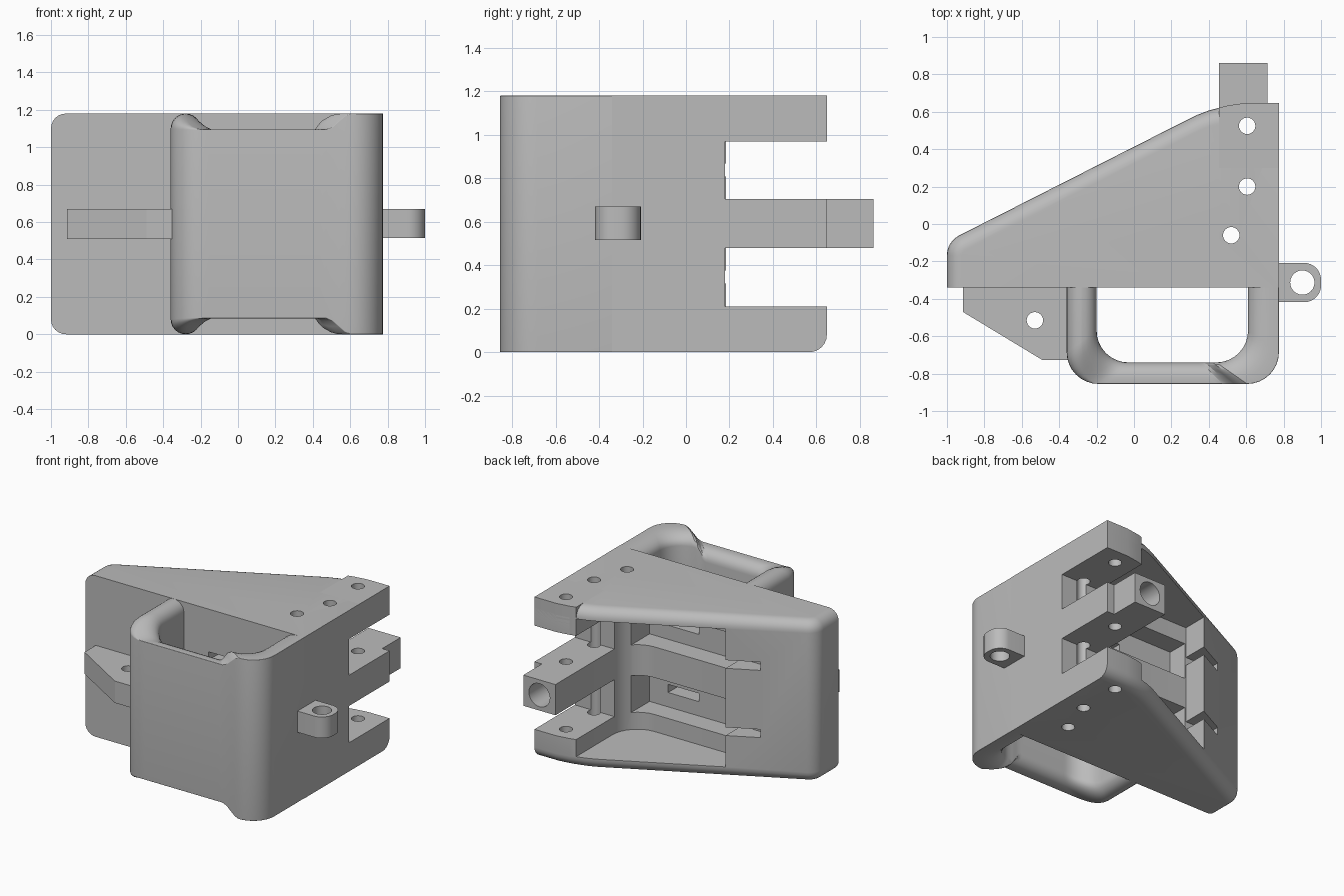
import bpy, bmesh, math
from mathutils import Vector

cube = bpy.data.objects.get("Cube")
if cube:
    bpy.data.objects.remove(cube, do_unlink=True)

grey = bpy.data.materials.new("plain grey")
grey.use_nodes = True
grey.diffuse_color = (0.5, 0.5, 0.5, 1)
grey.node_tree.nodes["Principled BSDF"].inputs["Base Color"].default_value = (0.5, 0.5, 0.5, 1)

H = 1.18          # full height
ROUND = 0.08      # edge rounding


def finish(name, bm):
    bmesh.ops.recalc_face_normals(bm, faces=bm.faces)
    mesh = bpy.data.meshes.new(name)
    bm.to_mesh(mesh)
    bm.free()
    mesh.materials.append(grey)
    obj = bpy.data.objects.new(name, mesh)
    bpy.context.collection.objects.link(obj)
    return obj


def arc(cx, cy, r, a0, a1, n=8):
    angles = [math.radians(a0 + (a1 - a0) * i / n) for i in range(n + 1)]
    return [(cx + r * math.cos(a), cy + r * math.sin(a)) for a in angles]


def prism_bm(outline, z0, z1):
    bm = bmesh.new()
    face = bm.faces.new([bm.verts.new((x, y, z0)) for x, y in outline])
    top = bmesh.ops.extrude_face_region(bm, geom=[face])["geom"]
    bmesh.ops.translate(bm, vec=(0, 0, z1 - z0),
                        verts=[v for v in top if isinstance(v, bmesh.types.BMVert)])
    return bm


def prism(name, outline, z0, z1):
    return finish(name, prism_bm(outline, z0, z1))


def box(name, x0, x1, y0, y1, z0, z1):
    return prism(name, [(x0, y0), (x1, y0), (x1, y1), (x0, y1)], z0, z1)


def cut(targets, cutter):
    """Subtract the cutter from every target, then remove it."""
    cutter.hide_render = True
    for target in targets:
        mod = target.modifiers.new("cut", "BOOLEAN")
        mod.operation, mod.solver, mod.object = "DIFFERENCE", "EXACT", cutter
        bpy.context.view_layer.objects.active = target
        bpy.ops.object.modifier_apply(modifier=mod.name)
    bpy.data.objects.remove(cutter, do_unlink=True)


def drill(targets, x, y, r):
    cut(targets, prism("drill", arc(x, y, r, 0, 345, 23), -0.1, H + 0.1))


# Wedge body with rounded sloping edge
back_curve = [(0.775, 0.648), (0.6, 0.648), (0.5, 0.633), (0.4, 0.607), (0.33, 0.58), (0.27, 0.55)]
outline = [(-1, -0.34), (0.775, -0.34)] + back_curve + arc(-0.88, -0.168, 0.12, 117, 180)
bm = prism_bm(outline, 0, H)
rim = []
for e in bm.edges:
    a, b = e.verts
    mid = (a.co + b.co) / 2
    if abs(a.co.z - b.co.z) < 0.01 and mid.y > -0.335 and mid.x < 0.77:
        rim.append(e)
bmesh.ops.bevel(bm, geom=rim, offset=ROUND, segments=6, profile=0.5,
                affect="EDGES", clamp_overlap=False)
body = finish("wedge_body", bm)

# Open chamber leaving an L-shaped pad on each level
chamber = [(0.455, 1), (0.455, 0.2)] + arc(0.255, 0.2, 0.2, 0, -90) + [(-0.45, 0), (-0.45, 1)]
cut([body], prism("chamber", chamber, 0.085, H - 0.085))

# Gaps between the three arms, with strap slits behind them
for z0, z1 in ((0.21, 0.48), (0.705, 0.97)):
    mid = (z0 + z1) / 2
    cut([body], box("arm_gap", -0.44, 1.2, 0.18, 1.2, z0, z1))
    cut([body], box("gap_recess", -0.44, 0.4, -0.15, 0.3, z0, z1))
    cut([body], box("end_slit", -0.66, -0.4, 0.0, 1, mid - 0.03, mid + 0.03))
    cut([body], box("front_slit", 0.0, 0.25, -0.5, 0, mid - 0.03, mid + 0.03))

# Square-edged top pad and rear lug
pad = prism("top_pad", [(0.455, 0.3), (0.775, 0.3)] + back_curve[:3] + [(0.455, 0.622)], 0.97, H)
lug = box("rear_lug", 0.455, 0.715, 0.62, 0.862, 0.48, 0.705)
bore = prism("bore", arc(0, 0, 0.085, 0, 345, 23), 0, 0.3)
bore.rotation_euler.x = -math.pi / 2
bore.location = (0.585, 0.62, 0.593)
bpy.context.view_layer.update()
cut([lug], bore)

# Bolt holes through all arms
for x, y in ((0.605, 0.525), (0.605, 0.2), (0.52, -0.06)):
    drill([body, pad], x, y, 0.044)

# Side ring tab
ring = ([(0.76, -0.418), (0.91, -0.418)] + arc(0.91, -0.328, 0.09, -80, 0)
        + arc(0.91, -0.298, 0.09, 0, 90) + [(0.76, -0.208)])
ring_tab = prism("side_ring_tab", ring, 0.515, 0.67)
drill([ring_tab], 0.9, -0.313, 0.065)

# Angled front bracket
bracket = prism("front_bracket", [(-0.915, -0.33), (-0.915, -0.47), (-0.49, -0.727),
                                  (-0.34, -0.727), (-0.34, -0.33)], 0.51, 0.67)
drill([bracket], -0.53, -0.515, 0.044)


# Hand guard: rounded section swept along a U, lowered across the front
def ease(t):
    t = min(max(t, 0), 1)
    return t * t * (3 - 2 * t)


outer = ([(0.775, -0.33)] + arc(0.605, -0.685, 0.17, 0, -90)
         + [(0.605 - 0.795 * i / 24, -0.855) for i in range(1, 24)]
         + arc(-0.19, -0.685, 0.17, -90, -180) + [(-0.36, -0.33)])
inner = ([(0.61, -0.33)] + arc(0.44, -0.57, 0.17, 0, -90)
         + [(0.44 - 0.47 * i / 24, -0.74) for i in range(1, 24)]
         + arc(-0.03, -0.57, 0.17, -90, -180) + [(-0.2, -0.33)])
bm = bmesh.new()
rings = []
last = len(outer) - 1
for i, (o, n) in enumerate(zip(outer, inner)):
    left = ease((i - (last - 9)) / 8)            # 1 on the left arm
    dip = ease((i - 9) / 4) * (1 - left)         # 1 on the front bar
    ru = 0.7 - 0.2 * left
    ro = 0.02 + 0.48 * left
    top = []
    for k in range(7):
        a = math.pi / 2 * k / 6
        top.append((ro - ro * math.cos(a), -2 * ROUND * ro * (1 - math.sin(a))))
    for k in range(7):
        a = math.pi / 2 * k / 6
        top.append((1 - ru + ru * math.sin(a), -ROUND * (1 - math.cos(a))))
    hi = H - 0.085 * dip
    section = [(u, hi + dz) for u, dz in top] + [(u, H - hi - dz) for u, dz in reversed(top)]
    o, n = Vector(o), Vector(n)
    rings.append([bm.verts.new((*o.lerp(n, u), z)) for u, z in section])
count = len(rings[0])
for a, b in zip(rings, rings[1:]):
    for k in range(count):
        m = (k + 1) % count
        bm.faces.new((a[k], a[m], b[m], b[k]))
bm.faces.new(rings[0])
bm.faces.new(rings[-1])
guard = finish("hand_guard", bm)

# Smooth curved surfaces, keep hard edges
bpy.ops.object.select_all(action="DESELECT")
for obj in (body, pad, lug, ring_tab, bracket, guard):
    obj.select_set(True)
bpy.context.view_layer.objects.active = body
bpy.ops.object.shade_smooth_by_angle(angle=math.radians(30))
